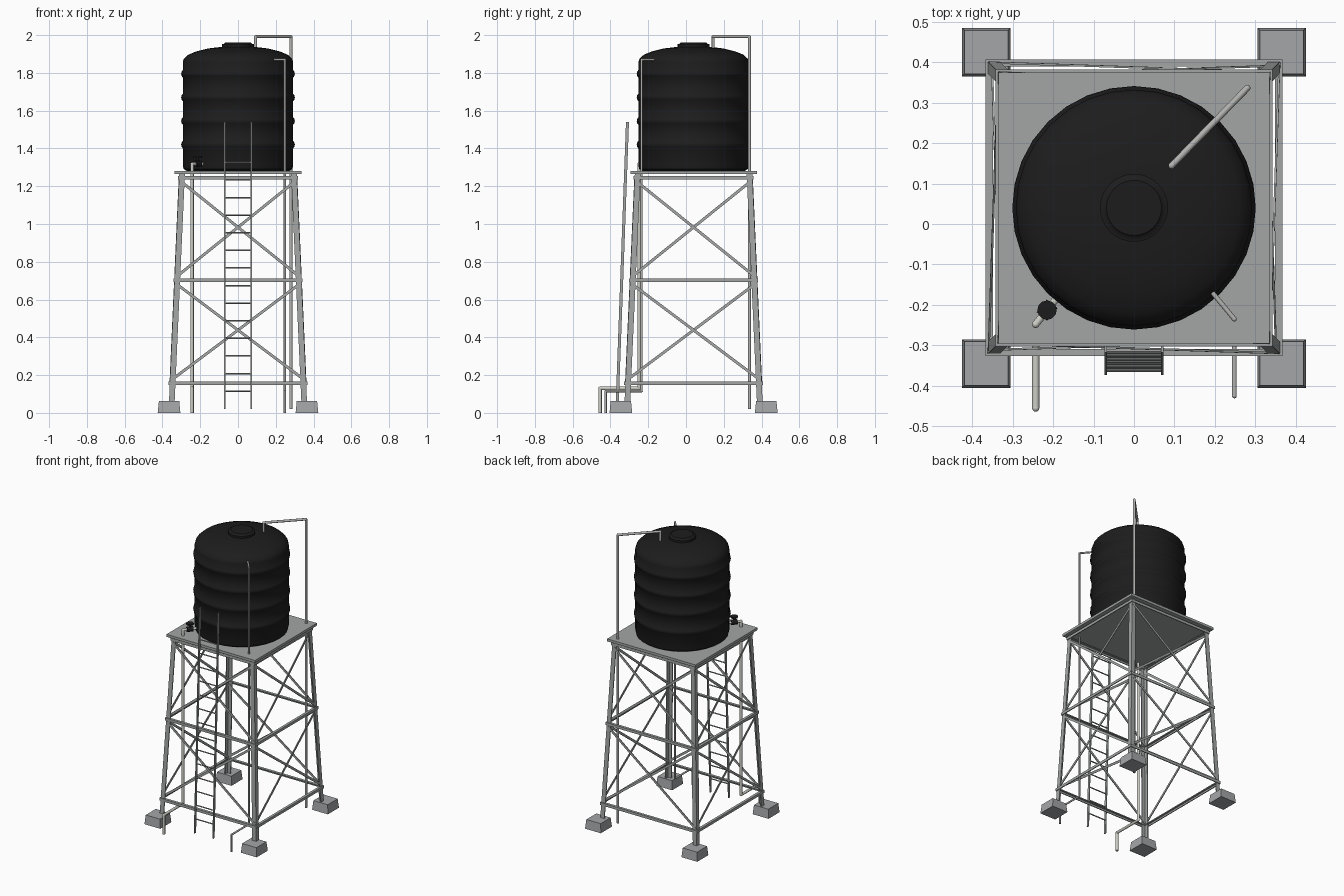
import bpy, bmesh, math
from mathutils import Vector, Matrix

cube = bpy.data.objects.get("Cube")
if cube:
    bpy.data.objects.remove(cube, do_unlink=True)

CY = 0.04  # tower centre in y


def material(name, r, g, b):
    m = bpy.data.materials.new(name)
    m.use_nodes = True
    m.diffuse_color = (r, g, b, 1)
    m.node_tree.nodes["Principled BSDF"].inputs["Base Color"].default_value = (r, g, b, 1)
    return m


BLACK = material("black plastic", 0.012, 0.012, 0.012)
STEEL = material("galvanised steel", 0.37, 0.38, 0.38)
CONCRETE = material("concrete", 0.37, 0.38, 0.39)
PIPE = material("grey pipe", 0.45, 0.45, 0.44)
CREAM = material("pale pipe", 0.62, 0.62, 0.57)


def finish(bm, name, mat, smooth=False):
    bmesh.ops.recalc_face_normals(bm, faces=bm.faces)
    mesh = bpy.data.meshes.new(name)
    bm.to_mesh(mesh)
    bm.free()
    mesh.materials.append(mat)
    ob = bpy.data.objects.new(name, mesh)
    bpy.context.collection.objects.link(ob)
    if smooth:
        bpy.ops.object.select_all(action="DESELECT")
        ob.select_set(True)
        bpy.context.view_layer.objects.active = ob
        bpy.ops.object.shade_smooth_by_angle(angle=math.radians(40))
    return ob


def loft(bm, lower, upper):
    """Closed solid between two matching outlines."""
    a = [bm.verts.new(p) for p in lower]
    b = [bm.verts.new(p) for p in upper]
    bm.faces.new(a)
    bm.faces.new(b)
    for i in range(len(a)):
        j = (i + 1) % len(a)
        bm.faces.new((a[i], a[j], b[j], b[i]))


def bar(bm, p, q, side, w, t):
    """Rectangular bar from p to q; t is its depth along side, w the other width."""
    p, q, side = Vector(p), Vector(q), Vector(side)
    across = (q - p).cross(side).normalized() * w / 2
    s = across.cross(q - p).normalized() * t / 2
    ring = (across + s, across - s, -across - s, -across + s)
    loft(bm, [p + o for o in ring], [q + o for o in ring])


def rod(bm, p, q, r, sides=12):
    p, q = Vector(p), Vector(q)
    turn = (q - p).to_track_quat("Z", "Y").to_matrix().to_4x4()
    bmesh.ops.create_cone(bm, cap_ends=True, segments=sides, radius1=r, radius2=r,
                          depth=(q - p).length,
                          matrix=Matrix.Translation((p + q) / 2) @ turn)


def pipe(name, points, r, mat):
    bm = bmesh.new()
    for p, q in zip(points, points[1:]):
        rod(bm, p, q, r)
    for p in points[1:-1]:
        bmesh.ops.create_uvsphere(bm, u_segments=12, v_segments=8, radius=r * 1.02,
                                  matrix=Matrix.Translation(p))
    finish(bm, name, mat, True)


def lathe(name, profile, mat, sides=32):
    bm = bmesh.new()
    rings = [[bm.verts.new((r * math.cos(2 * math.pi * i / sides),
                            CY + r * math.sin(2 * math.pi * i / sides), z))
              for i in range(sides)] for r, z in profile]
    for a, b in zip(rings, rings[1:]):
        for i in range(sides):
            j = (i + 1) % sides
            bm.faces.new((a[i], a[j], b[j], b[i]))
    bm.faces.new(rings[0])
    bm.faces.new(rings[-1])
    finish(bm, name, mat, True)


def half(z):
    """Half width of the tapering tower at height z."""
    return 0.368 - 0.045 * z


# Footings and angle-section legs
SIDES = {"front": -1, "back": 1}
for fb, sy in SIDES.items():
    for lr, sx in (("left", 1), ("right", -1)):
        cx, cy = sx * 0.365, CY + sy * 0.385
        corners = ((-1, -1), (1, -1), (1, 1), (-1, 1))
        bm = bmesh.new()
        loft(bm, [(cx + a * 0.06, cy + b * 0.06, 0) for a, b in corners],
             [(cx + a * 0.054, cy + b * 0.054, 0.062) for a, b in corners])
        finish(bm, f"{fb}_{lr}_footing", CONCRETE)

        w, t = 0.03, 0.006
        angle = ((0, 0), (w, 0), (w, t), (t, t), (t, w), (0, w))
        bm = bmesh.new()
        loft(bm, *[[(sx * (half(z) - a), CY + sy * (half(z) - b), z) for a, b in angle]
                   for z in (0.05, 1.265)])
        finish(bm, f"{fb}_{lr}_leg", STEEL)

# Horizontal beams and cross bracing on each of the four sides
LEVELS = (0.157, 0.702, 1.245)
for k, face in enumerate(("front", "left", "back", "right")):
    spin = Matrix.Translation((0, CY, 0)) @ Matrix.Rotation(k * math.pi / 2, 4, "Z")
    bm = bmesh.new()
    for z in LEVELS:
        h = half(z) + 0.006
        bar(bm, (-h, -h + 0.003, z), (h, -h + 0.003, z), (0, 1, 0), 0.018, 0.006)
        bar(bm, (-h, -h + 0.009, z + 0.006), (h, -h + 0.009, z + 0.006), (0, 1, 0), 0.006, 0.018)
    bm.transform(spin)
    finish(bm, f"{face}_beams", STEEL)

    bm = bmesh.new()
    for low, high in zip(LEVELS, LEVELS[1:]):
        for s in (-1, 1):
            z0, z1 = low + 0.015, high - 0.015
            a, b = half(z0) - 0.005, half(z1) - 0.005
            inset = 0.004 * s
            bar(bm, (-s * a, -a + inset, z0), (s * b, -b + inset, z1), (0, 1, 0), 0.015, 0.005)
    bm.transform(spin)
    finish(bm, f"{face}_cross_braces", STEEL)

# Platform
bm = bmesh.new()
bar(bm, (0, CY, 1.264), (0, CY, 1.281), (0, 1, 0), 0.67, 0.67)
finish(bm, "platform", STEEL)

# Tank body with four raised ribs, domed shoulder and lid
profile = [(0.272, 1.281), (0.288, 1.292), (0.292, 1.31)]
for z in (1.42, 1.545, 1.67, 1.795):
    profile += [(0.292, z - 0.02), (0.299, z - 0.011), (0.301, z), (0.299, z + 0.011), (0.292, z + 0.02)]
profile += [(0.292, 1.858), (0.286, 1.876), (0.262, 1.897), (0.22, 1.914), (0.16, 1.929), (0.085, 1.938)]
lathe("tank", profile, BLACK)
lathe("tank_lid", [(0.084, 1.93), (0.084, 1.952), (0.074, 1.954), (0.068, 1.961)], BLACK)

# Ladder leaning on the front
def ladder_y(z):
    return -0.366 + 0.0365 * z


bm = bmesh.new()
for x in (-0.07, 0.07):
    bar(bm, (x, ladder_y(0.02), 0.02), (x, ladder_y(1.54), 1.54), (0, 1, 0), 0.006, 0.016)
for i in range(14):
    z = 0.115 + i * 0.0932
    rod(bm, (-0.07, ladder_y(z), z), (0.07, ladder_y(z), z), 0.004, 8)
finish(bm, "ladder", STEEL)

# Pipes: filling, overflow and outlet
pipe("filling_pipe", [(0.28, 0.336, 0.02), (0.28, 0.336, 1.992),
                      (0.093, 0.144, 1.992), (0.093, 0.144, 1.93)], 0.008, PIPE)
pipe("overflow_pipe", [(0.19, -0.165, 1.87), (0.248, -0.235, 1.87), (0.248, -0.235, 0.115),
                       (0.248, -0.425, 0.115), (0.248, -0.425, 0)], 0.006, PIPE)
pipe("outlet_pipe", [(-0.18, -0.17, 1.318), (-0.243, -0.248, 1.318), (-0.243, -0.248, 0.13),
                     (-0.243, -0.455, 0.13), (-0.243, -0.455, 0)], 0.009, CREAM)

# Outlet valve with hand wheel
bm = bmesh.new()
mid = Vector((-0.215, -0.213, 1.318))
along = Vector((-0.63, -0.78, 0)) * 0.02
rod(bm, mid - along, mid + along, 0.017)
rod(bm, mid, mid + Vector((0, 0, 0.036)), 0.006)
rod(bm, mid + Vector((0, 0, 0.032)), mid + Vector((0, 0, 0.041)), 0.024)
finish(bm, "outlet_valve", BLACK, True)
